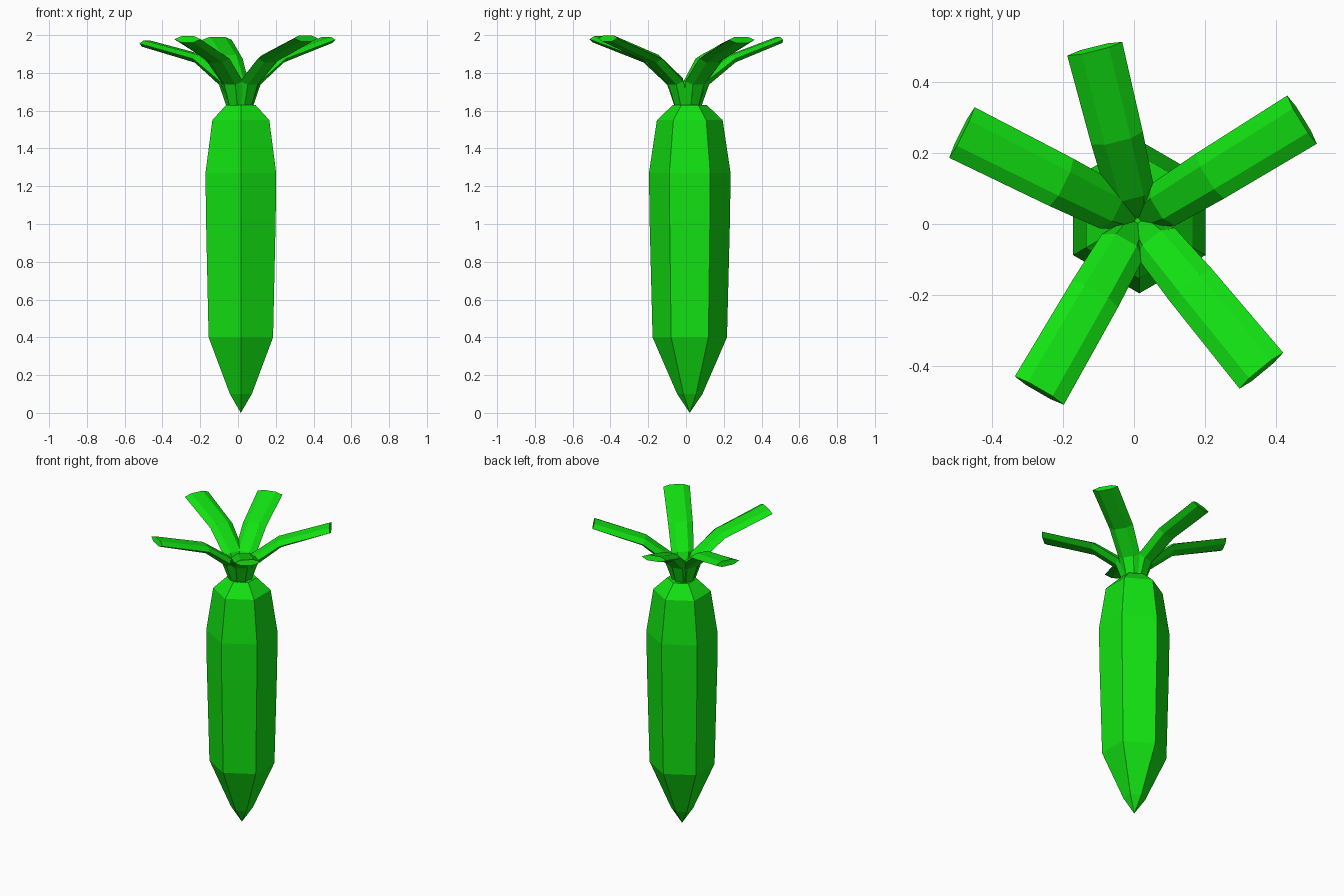
import bpy, bmesh, math
from mathutils import Vector

if "Cube" in bpy.data.objects:
    bpy.data.objects.remove(bpy.data.objects["Cube"])

green = bpy.data.materials.new("bright green")
green.diffuse_color = (0.006, 0.76, 0.006, 1)
green.use_nodes = True
green.node_tree.nodes["Principled BSDF"].inputs["Base Color"].default_value = green.diffuse_color


def loft(name, rings):
    """Skin a list of equal-sized point rings into a closed solid."""
    bm = bmesh.new()
    loops = [[bm.verts.new(p) for p in ring] for ring in rings]
    n = len(loops[0])
    for a, b in zip(loops, loops[1:]):
        for i in range(n):
            j = (i + 1) % n
            bm.faces.new((a[i], a[j], b[j], b[i]))
    bm.faces.new(loops[0][::-1])
    bm.faces.new(loops[-1])
    bmesh.ops.remove_doubles(bm, verts=bm.verts, dist=0.0005)
    bmesh.ops.recalc_face_normals(bm, faces=bm.faces)
    mesh = bpy.data.meshes.new(name)
    bm.to_mesh(mesh)
    bm.free()
    mesh.materials.append(green)
    obj = bpy.data.objects.new(name, mesh)
    bpy.context.collection.objects.link(obj)
    return obj


# Six-sided root, corners at front and back: (radius, height)
profile = [(0.0001, 0), (0.067, 0.1), (0.197, 0.4), (0.213, 1.03),
           (0.216, 1.27), (0.174, 1.55), (0.09, 1.63)]
hexagon = [math.radians(30 + 60 * i) for i in range(6)]
loft("root", [[(0.015 + r * math.cos(a), 0.02 + r * math.sin(a), z)
               for a in hexagon] for r, z in profile])


# Flattened six-sided leaves, bending outwards from the crown
def leaf(name, heading, reach, tip_z):
    h = math.radians(heading)
    out = Vector((math.cos(h), math.sin(h), 0))
    side = Vector((-math.sin(h), math.cos(h), 0))
    up = Vector((0, 0, 1))
    # distance out, height, half width, half thickness
    path = [(0.035, 1.62, 0.045, 0.03), (0.085, 1.755, 0.068, 0.028),
            (0.24, 1.875, 0.075, 0.022), (reach, tip_z, 0.08, 0.017)]
    pts = [out * r + up * z for r, z, _, _ in path]
    rings = []
    for i, (_, _, w, t) in enumerate(path):
        d = (pts[min(i + 1, 3)] - pts[max(i - 1, 0)]).normalized()
        normal = d.cross(side)
        rings.append([Vector((0.01, 0.01, 0)) + pts[i]
                      + side * (w * math.cos(math.radians(60 * k)))
                      + normal * (t * math.sin(math.radians(60 * k)) / 0.866)
                      for k in range(6)])
    loft(name, rings)


leaves = [(104, 0.50, 1.975), (31.5, 0.545, 1.975), (-50.5, 0.55, 1.983),
          (240, 0.555, 1.978), (153.4, 0.555, 1.955)]
for i, spec in enumerate(leaves):
    leaf(f"leaf_{i + 1}", *spec)
